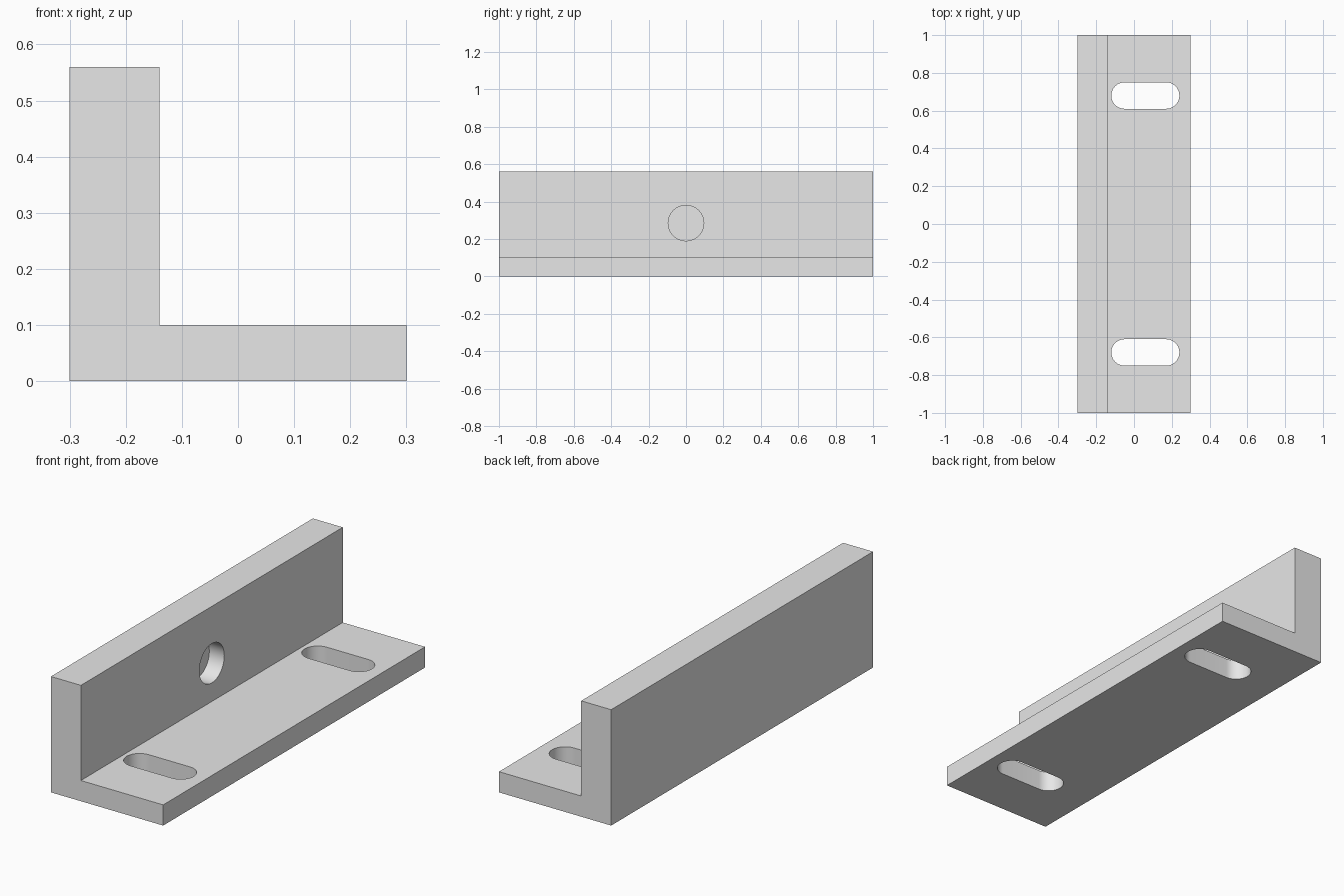
import bpy, bmesh, math
from mathutils import Vector

cube = bpy.data.objects.get("Cube")
if cube:
    bpy.data.objects.remove(cube, do_unlink=True)

grey = bpy.data.materials.new("plain grey")
grey.use_nodes = True
COLOR = (0.8, 0.8, 0.8, 1)
grey.diffuse_color = COLOR
grey.node_tree.nodes["Principled BSDF"].inputs["Base Color"].default_value = COLOR


def extrude(name, profile, direction):
    """Make a solid by sweeping a closed outline along a direction."""
    bm = bmesh.new()
    face = bm.faces.new([bm.verts.new(p) for p in profile])
    moved = bmesh.ops.extrude_face_region(bm, geom=[face], use_keep_orig=True)
    verts = [g for g in moved["geom"] if isinstance(g, bmesh.types.BMVert)]
    bmesh.ops.translate(bm, verts=verts, vec=Vector(direction))
    bmesh.ops.recalc_face_normals(bm, faces=bm.faces)
    mesh = bpy.data.meshes.new(name)
    bm.to_mesh(mesh)
    bm.free()
    mesh.materials.append(grey)
    obj = bpy.data.objects.new(name, mesh)
    bpy.context.collection.objects.link(obj)
    return obj


def arc(radius, start, end, steps):
    angles = [start + (end - start) * i / steps for i in range(steps + 1)]
    return [(radius * math.cos(a), radius * math.sin(a)) for a in angles]


# L-shaped bracket body
LEFT, RIGHT, WALL_FACE = -0.3, 0.3, -0.14
HEIGHT, BASE = 0.56, 0.1
outline = [(LEFT, 0), (RIGHT, 0), (RIGHT, BASE), (WALL_FACE, BASE),
           (WALL_FACE, HEIGHT), (LEFT, HEIGHT)]
bracket = extrude("angle_bracket", [(x, -1, z) for x, z in outline], (0, 2, 0))

# Mounting slots through the base
cutters = []
half = math.pi / 2
ends = [(x + 0.17, y) for x, y in arc(0.07, -half, half, 24)]
ends += [(x - 0.05, y) for x, y in arc(0.07, half, 3 * half, 24)]
for side, label in ((-1, "front"), (1, "back")):
    pts = [(x, y + side * 0.68, -0.1) for x, y in ends]
    cutters.append(extrude(label + "_slot_cutter", pts, (0, 0, 0.3)))

# Blind round hole in the inner face of the upright wall
ring = arc(0.095, 0, 2 * math.pi, 64)[:-1]
pts = [(WALL_FACE - 0.08, y, z + 0.285) for y, z in ring]
cutters.append(extrude("round_hole_cutter", pts, (0.2, 0, 0)))

# Cut the openings
bpy.ops.object.select_all(action="DESELECT")
bpy.context.view_layer.objects.active = bracket
bracket.select_set(True)
for cutter in cutters:
    cutter.hide_render = True
    cut = bracket.modifiers.new(cutter.name, "BOOLEAN")
    cut.operation = "DIFFERENCE"
    cut.solver = "EXACT"
    cut.object = cutter
    bpy.ops.object.modifier_apply(modifier=cut.name)
for cutter in cutters:
    bpy.data.objects.remove(cutter, do_unlink=True)

bpy.ops.object.shade_smooth_by_angle(angle=math.radians(30))
